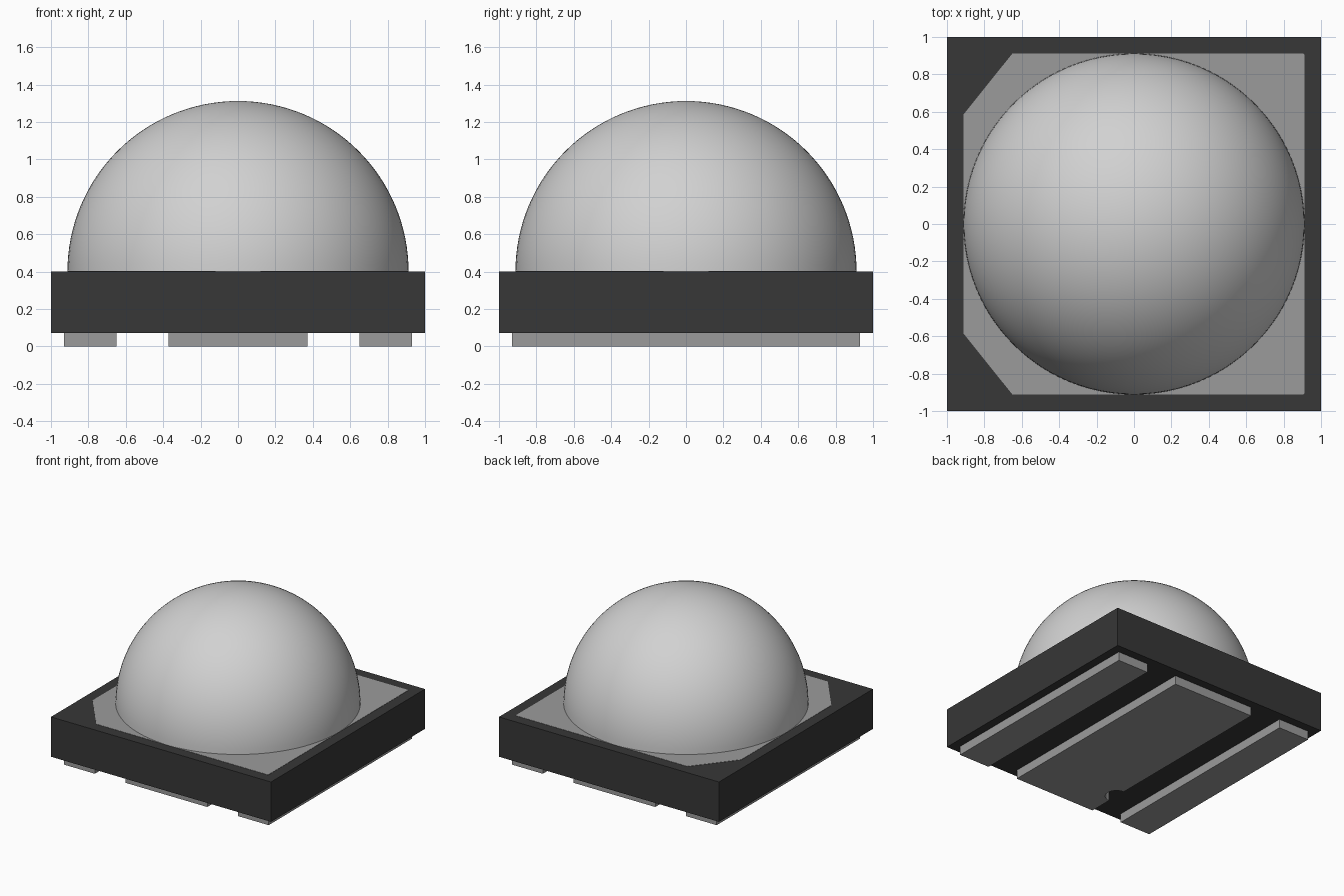
import bpy, bmesh, math

if "Cube" in bpy.data.objects:
    bpy.data.objects.remove(bpy.data.objects["Cube"], do_unlink=True)


def make_material(name, rgb):
    mat = bpy.data.materials.new(name)
    mat.use_nodes = True
    mat.diffuse_color = (*rgb, 1)
    mat.node_tree.nodes["Principled BSDF"].inputs["Base Color"].default_value = (*rgb, 1)
    return mat


BLACK = make_material("black_ceramic", (0.038, 0.038, 0.038))
GREY = make_material("grey_metal", (0.33, 0.33, 0.33))
LENS = make_material("light_grey_lens", (0.64, 0.64, 0.64))


def add_object(name, bm, mat):
    bmesh.ops.recalc_face_normals(bm, faces=bm.faces)
    mesh = bpy.data.meshes.new(name)
    bm.to_mesh(mesh)
    bm.free()
    mesh.materials.append(mat)
    obj = bpy.data.objects.new(name, mesh)
    bpy.context.collection.objects.link(obj)
    return obj


def prism(name, outline, z0, z1, mat):
    """Extrude a flat outline from z0 up to z1."""
    bm = bmesh.new()
    face = bm.faces.new([bm.verts.new((x, y, z0)) for x, y in outline])
    top = bmesh.ops.extrude_face_region(bm, geom=[face])["geom"]
    bmesh.ops.translate(bm, vec=(0, 0, z1 - z0),
                        verts=[v for v in top if isinstance(v, bmesh.types.BMVert)])
    return add_object(name, bm, mat)


def rectangle(x0, x1, y0, y1):
    return [(x0, y0), (x1, y0), (x1, y1), (x0, y1)]


PAD_TOP, BODY_TOP = 0.073, 0.4
PAD_END, RADIUS = 0.93, 0.912

# Square base
prism("base", rectangle(-1, 1, -1, 1), PAD_TOP, BODY_TOP, BLACK)

# Thin metal plate with two clipped corners
prism("top_plate",
      [(-0.65, -RADIUS), (0.905, -RADIUS), (RADIUS, -0.905), (RADIUS, 0.905),
       (0.905, RADIUS), (-0.65, RADIUS), (-RADIUS, 0.585), (-RADIUS, -0.585)],
      BODY_TOP - 0.003, BODY_TOP + 0.002, GREY)

# Narrow contact pads on both sides
for side, sign in (("left", 1), ("right", -1)):
    xs = sorted((sign * 0.65, sign * PAD_END))
    prism(side + "_pad", rectangle(*xs, -PAD_END, PAD_END), 0, PAD_TOP, GREY)

# Wide centre pad with a round notch in its right edge
notch = [(-0.372 + 0.085 * math.sin(a), -0.65 + 0.085 * math.cos(a))
         for a in (math.pi * i / 16 for i in range(17))]
prism("centre_pad",
      [(-0.372, -PAD_END), (0.372, -PAD_END), (0.372, PAD_END), (-0.372, PAD_END)] + notch,
      0, PAD_TOP, GREY)

# Hemispherical lens, spun from a quarter-circle profile
bm = bmesh.new()
arc = [bm.verts.new((RADIUS * math.cos(a), 0, BODY_TOP + RADIUS * math.sin(a)))
       for a in (math.pi / 2 * i / 32 for i in range(33))]
edges = [bm.edges.new(pair) for pair in zip(arc, arc[1:])]
bmesh.ops.spin(bm, geom=arc + edges, cent=(0, 0, 0), axis=(0, 0, 1),
               angle=math.tau, steps=96)
bmesh.ops.remove_doubles(bm, verts=bm.verts, dist=0.0005)
bmesh.ops.holes_fill(bm, edges=[e for e in bm.edges if e.is_boundary], sides=0)
lens = add_object("dome_lens", bm, LENS)
bpy.ops.object.select_all(action="DESELECT")
lens.select_set(True)
bpy.context.view_layer.objects.active = lens
bpy.ops.object.shade_smooth_by_angle(angle=math.radians(40))
